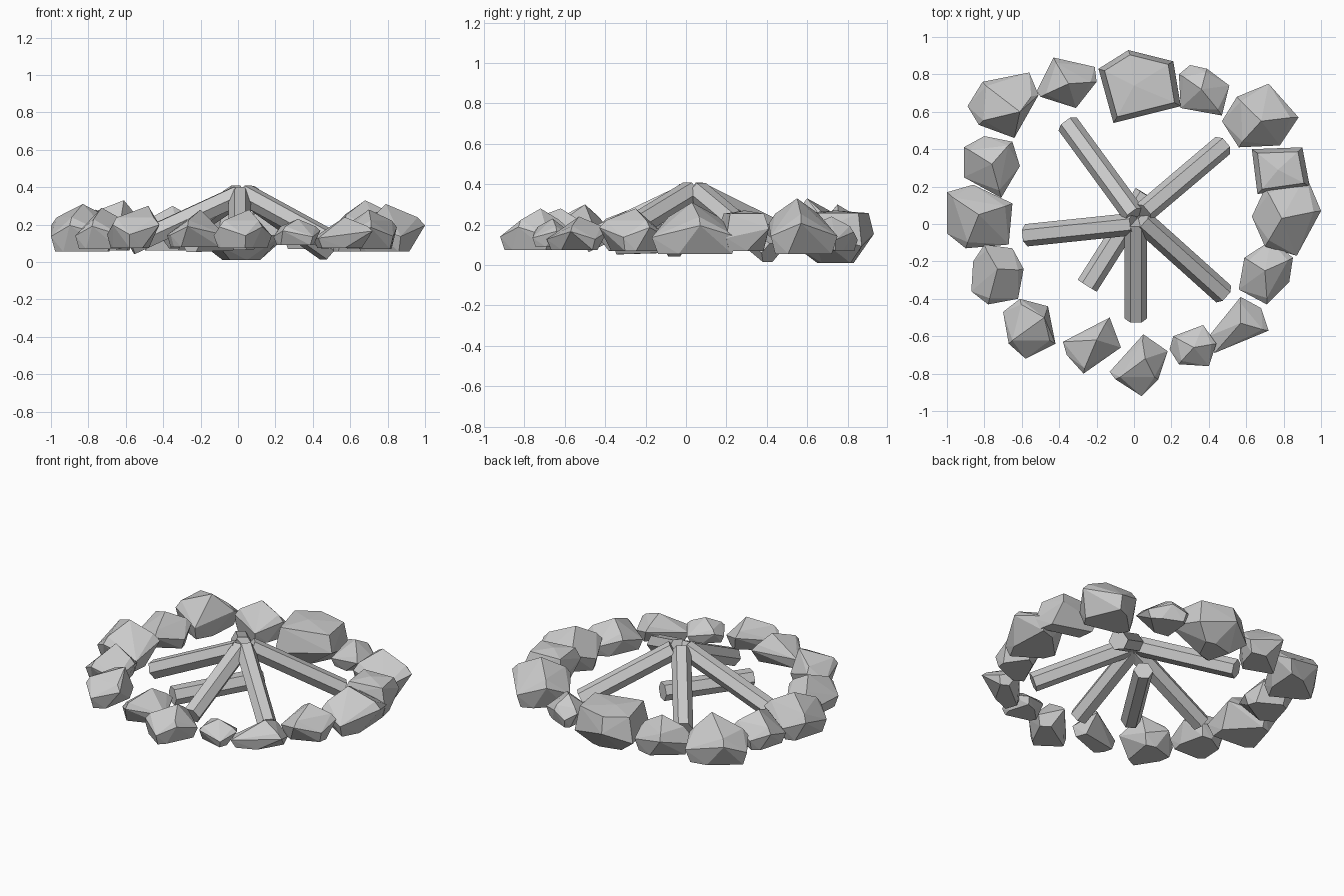
import bpy, bmesh
from mathutils import Vector, Matrix

if "Cube" in bpy.data.objects:
    bpy.data.objects.remove(bpy.data.objects["Cube"])


def finish(name, bm):
    bmesh.ops.recalc_face_normals(bm, faces=bm.faces)
    me = bpy.data.meshes.new(name)
    bm.to_mesh(me)
    bm.free()
    ob = bpy.data.objects.new(name, me)
    bpy.context.collection.objects.link(ob)
    return ob


def stone(name, outline, low, high, peak, base=0.85, shoulder=0.72, inset=0.8):
    """Chipped stone: hull of a plan outline, a smaller base and an off-centre peak."""
    bm = bmesh.new()
    h = high - low
    pts = [Vector(p) for p in outline]
    mid = sum(pts, Vector((0, 0))) / len(pts)
    top = Vector(peak)
    for i, p in enumerate(pts):
        odd = i % 2
        nxt = pts[(i + 1) % len(pts)]
        bm.verts.new((*p, low + h * (0.55 if odd else 0.32)))     # widest ring
        if odd or shoulder > 0.9:
            bm.verts.new((*mid.lerp(p, inset), low + h * shoulder))
        bm.verts.new((*mid.lerp((p + nxt) / 2 if odd else p, base), low))
    bm.verts.new((*top, high))
    res = bmesh.ops.convex_hull(bm, input=bm.verts)
    junk = {e for e in res["geom_interior"] + res["geom_unused"]
            if isinstance(e, bmesh.types.BMVert)}
    bmesh.ops.delete(bm, geom=list(junk), context='VERTS')
    bmesh.ops.dissolve_limit(bm, angle_limit=0.05, verts=bm.verts, edges=bm.edges)
    return finish(name, bm)


def log(name, start, end, radius=0.06):
    """Six-sided log between two points."""
    a, b = Vector(start), Vector(end)
    d = b - a
    z = d.normalized()
    x = Vector((0, 0, 1)).cross(z).normalized()
    y = z.cross(x)
    m = Matrix((x, y, z)).transposed().to_4x4()
    m.translation = (a + b) / 2
    bm = bmesh.new()
    bmesh.ops.create_cone(bm, cap_ends=True, segments=6, radius1=radius,
                          radius2=radius, depth=d.length,
                          matrix=m @ Matrix.Rotation(0.5236, 4, 'Z'))
    return finish(name, bm)


# ring of stones: back side
stone("stone_back_left", [(-.89, .63), (-.81, .76), (-.56, .81), (-.51, .69),
      (-.64, .46), (-.83, .53)], .06, .33, (-.61, .60))
stone("stone_back_small", [(-.52, .71), (-.43, .89), (-.21, .84), (-.20, .76),
      (-.31, .62), (-.50, .68)], .06, .30, (-.35, .75))
stone("stone_back_large", [(-.19, .83), (-.03, .93), (.21, .87), (.25, .63),
      (-.11, .54)], .01, .27, (.0, .74), 0.5, 0.95, 0.85)
stone("stone_back_low", [(.25, .62), (.24, .80), (.30, .85), (.39, .83),
      (.51, .74), (.47, .58)], .07, .24, (.36, .72))
stone("stone_back_right", [(.47, .55), (.55, .68), (.72, .75), (.88, .57),
      (.78, .42), (.56, .41)], .055, .33, (.68, .55))
# right side
stone("stone_right_rear", [(.63, .40), (.90, .41), (.94, .20), (.66, .16)],
      .07, .27, (.77, .29), 0.85, 0.92)
stone("stone_right_large", [(.63, .04), (.70, .19), (.92, .26), (1.0, .07),
      (.87, -.17), (.70, -.12)], .055, .31, (.79, .03))
stone("stone_right_front", [(.56, -.35), (.59, -.18), (.73, -.09), (.85, -.18),
      (.83, -.31), (.71, -.43)], .07, .28, (.70, -.25))
# front side
stone("stone_front_right", [(.40, -.60), (.57, -.39), (.68, -.45), (.72, -.57),
      (.43, -.69)], .075, .24, (.57, -.53))
stone("stone_front_small", [(.19, -.67), (.21, -.60), (.37, -.54), (.44, -.64),
      (.40, -.76), (.24, -.75)], .09, .23, (.32, -.66))
stone("stone_front_middle", [(-.13, -.79), (.05, -.59), (.18, -.68), (.13, -.83),
      (.04, -.92), (-.10, -.83)], .075, .28, (.06, -.72))
stone("stone_front_long", [(-.38, -.63), (-.13, -.50), (-.07, -.66), (-.27, -.80),
      (-.36, -.70)], .08, .28, (-.20, -.62))
stone("stone_front_left", [(-.70, -.47), (-.61, -.40), (-.46, -.44), (-.42, -.64),
      (-.58, -.72), (-.67, -.64)], .075, .30, (-.48, -.50))
# left side
stone("stone_left_front", [(-.86, -.20), (-.80, -.11), (-.65, -.13), (-.59, -.24),
      (-.62, -.40), (-.78, -.43), (-.87, -.36)], .07, .29, (-.73, -.24))
stone("stone_left_large", [(-1.0, -.05), (-1.0, .17), (-.86, .21), (-.65, .11),
      (-.67, -.11), (-.90, -.13)], .055, .31, (-.83, .05))
stone("stone_left_rear", [(-.91, .25), (-.91, .41), (-.80, .47), (-.65, .44),
      (-.61, .31), (-.71, .14)], .07, .28, (-.76, .32))

# leaning logs meeting at the centre
log("log_front", (.01, .01, .355), (.01, -.505, .11))
log("log_front_right", (.04, .02, .36), (.48, -.375, .12))
log("log_back_right", (.05, .06, .36), (.475, .42, .06))
log("log_back_left", (.0, .05, .36), (-.355, .535, .12))
log("log_left", (.0, .0, .355), (-.575, -.06, .09))
# fallen log lying underneath
log("log_fallen", (.06, .16, .12), (-.25, -.33, .105))
